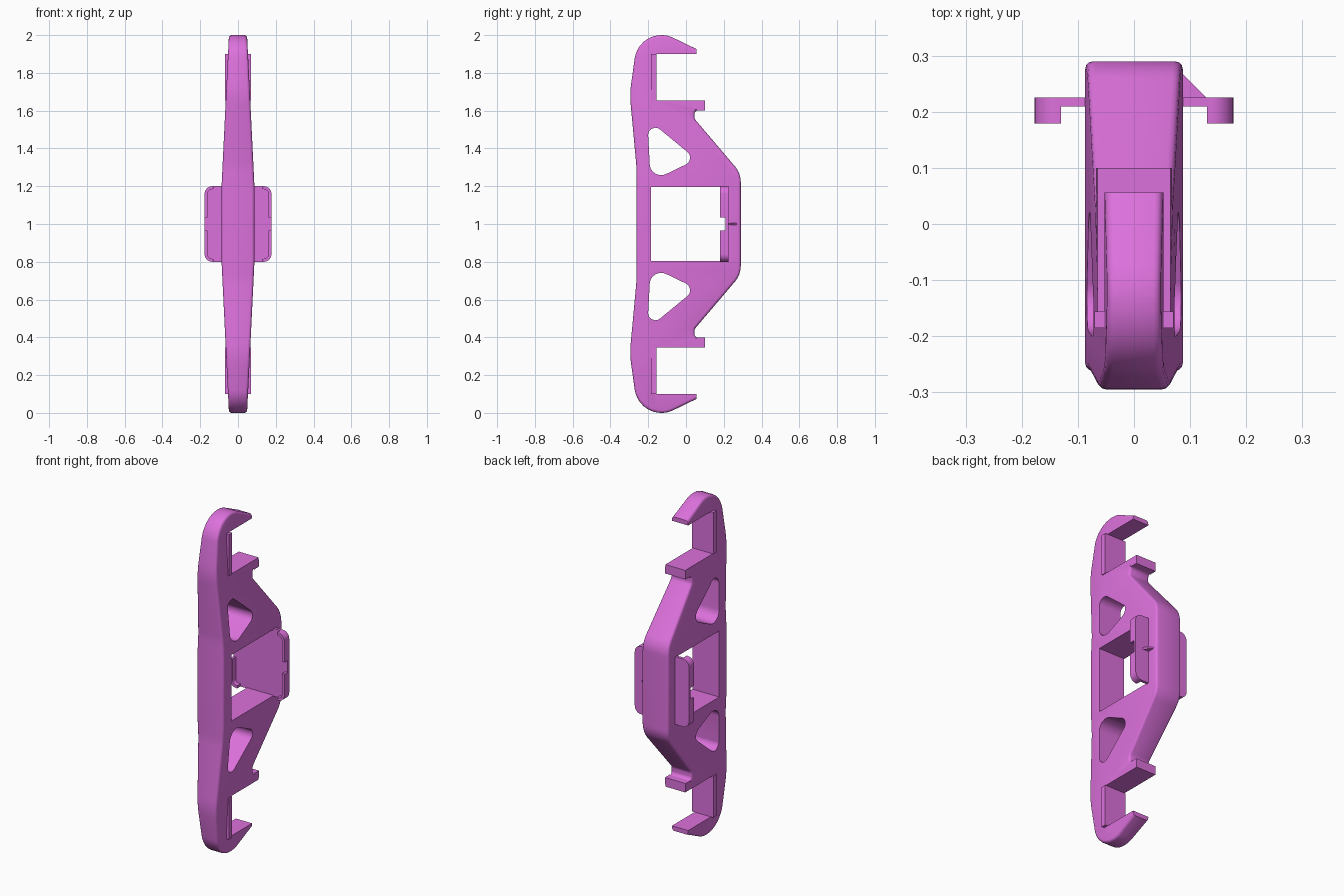
import bpy, bmesh, math
from mathutils import Vector

if "Cube" in bpy.data.objects:
    bpy.data.objects.remove(bpy.data.objects["Cube"], do_unlink=True)

orchid = bpy.data.materials.new("orchid_plastic")
orchid.use_nodes = True
COLOR = (0.72, 0.165, 0.72, 1.0)
orchid.diffuse_color = COLOR
bsdf = orchid.node_tree.nodes["Principled BSDF"]
bsdf.inputs["Base Color"].default_value = COLOR
bsdf.inputs["Roughness"].default_value = 0.5


def rounded(corners, steps=8):
    """Outline from (a, b, radius) corners, each filleted by an arc."""
    out = []
    for i, (a, b, r) in enumerate(corners):
        p = Vector((a, b))
        if r == 0:
            out.append(p)
            continue
        u = (Vector(corners[i - 1][:2]) - p).normalized()
        v = (Vector(corners[(i + 1) % len(corners)][:2]) - p).normalized()
        half = u.angle(v) / 2
        centre = p + (u + v).normalized() * r / math.sin(half)
        s = p + u * r / math.tan(half) - centre
        e = p + v * r / math.tan(half) - centre
        out += [centre + s.lerp(e, k / steps).normalized() * r
                for k in range(steps + 1)]
    return out


def prism(outline, lo, hi, axis):
    """Bmesh of an outline swept along the x, y or z axis."""
    place = {"x": lambda p, t: (t, p[0], p[1]),
             "y": lambda p, t: (p[0], t, p[1]),
             "z": lambda p, t: (p[0], p[1], t)}[axis]
    bm = bmesh.new()
    a = [bm.verts.new(place(p, lo)) for p in outline]
    b = [bm.verts.new(place(p, hi)) for p in outline]
    bm.faces.new(a)
    bm.faces.new(b[::-1])
    n = len(a)
    for i in range(n):
        bm.faces.new((a[i], b[i], b[(i + 1) % n], a[(i + 1) % n]))
    bmesh.ops.recalc_face_normals(bm, faces=bm.faces)
    return bm


def make(name, bm):
    mesh = bpy.data.meshes.new(name)
    bm.to_mesh(mesh)
    bm.free()
    mesh.materials.append(orchid)
    ob = bpy.data.objects.new(name, mesh)
    bpy.context.collection.objects.link(ob)
    return ob


def smooth(ob):
    bpy.ops.object.select_all(action="DESELECT")
    ob.select_set(True)
    bpy.context.view_layer.objects.active = ob
    bpy.ops.object.shade_smooth_by_angle(angle=math.radians(32))


def rect(a0, a1, b0, b1, r=0):
    return [(a0, b0, r), (a1, b0, r), (a1, b1, r), (a0, b1, r)]


def flip(corners):
    """Mirror a (.., z, radius) outline about mid height."""
    return [(a, 2 - z, r) for a, z, r in reversed(corners)]


# Body side profile: spine, hook, slot, ledge, notch and rear grip
upper = [(-0.262, 1.30, 0.6), (-0.298, 1.69, 0.5), (-0.254, 2.0, 0.142),
         (-0.097, 2.0, 0.142), (0.056, 1.926, 0), (0.056, 1.90, 0),
         (-0.157, 1.90, 0), (-0.157, 1.655, 0), (0.10, 1.655, 0),
         (0.10, 1.602, 0), (0.045, 1.602, 0.02), (0.045, 1.557, 0.03),
         (0.29, 1.269, 0.13)]
HALF = 0.087
bm = prism(rounded(upper + flip(upper)), -HALF, HALF, "x")
for z in (0.8, 1.2):
    bmesh.ops.bisect_plane(bm, geom=bm.verts[:] + bm.edges[:] + bm.faces[:],
                           plane_co=(0, 0, z), plane_no=(0, 0, 1))
bm.normal_update()

# Long outer edges get rounded, the slot and ledge stay sharp
soft = []
for e in bm.edges:
    if len(e.link_faces) != 2:
        continue
    n0, n1 = (abs(f.normal.x) for f in e.link_faces)
    mid = (e.verts[0].co + e.verts[1].co) / 2
    in_slot = mid.y > -0.16 and 0.601 < abs(mid.z - 1) < 0.92
    if abs(n0 - n1) > 0.8 and not in_slot:
        soft.append(e)

# Narrow the body toward both ends
for v in bm.verts:
    v.co.x *= 1 - 0.0488 / HALF * max(0, abs(v.co.z - 1) - 0.2)
bmesh.ops.bevel(bm, geom=soft, offset=0.014, offset_type="OFFSET", segments=3,
                profile=0.5, affect="EDGES", clamp_overlap=False)
body = make("body_frame", bm)

# Openings: centre window and two rounded triangles
triangle = [(-0.187, 1.225, 0.06), (0.055, 1.342, 0.04), (-0.205, 1.556, 0.038)]
openings = [rect(-0.185, 0.215, 0.805, 1.195), triangle, flip(triangle)]
for outline in openings:
    cutter = make("opening_cutter", prism(rounded(outline), -0.3, 0.3, "x"))
    cutter.hide_render = True
    mod = body.modifiers.new("opening", "BOOLEAN")
    mod.operation = "DIFFERENCE"
    mod.solver = "EXACT"
    mod.object = cutter
    bpy.context.view_layer.objects.active = body
    bpy.ops.object.modifier_apply(modifier=mod.name)
    bpy.data.objects.remove(cutter, do_unlink=True)
smooth(body)

# Flat pads lining the front of each slot
for name, z0 in (("lower_slot_pad", 0.10), ("upper_slot_pad", 1.655)):
    make(name, prism(rounded(rect(-0.07, 0.07, z0, z0 + 0.245)),
                     -0.185, -0.156, "y"))

# Cross plate through the window
W, R, T = 0.177, 0.04, 0.016
smooth(make("cross_plate", prism(rounded(rect(-W, W, 0.8, 1.2, R)),
                                 0.209, 0.225, "y")))

# Raised rim around each plate corner, open at mid height
rim = rounded([(0.13, 1.2, 0), (W, 1.2, R), (W, 1.035, 0),
               (W - T, 1.035, 0), (W - T, 1.2 - T, R - T), (0.13, 1.2 - T, 0)])
for side, sx in (("left", 1), ("right", -1)):
    for level, sz in (("upper", 1), ("lower", -1)):
        pts = [(sx * p[0], 1 + sz * (p[1] - 1)) for p in rim]
        smooth(make(f"{level}_{side}_rim", prism(pts, 0.179, 0.212, "y")))

# Small triangular rib behind the left half of the plate
make("left_rib", prism([(0.07, 0.22), (0.134, 0.22), (0.07, 0.284)],
                       0.995, 1.005, "z"))
